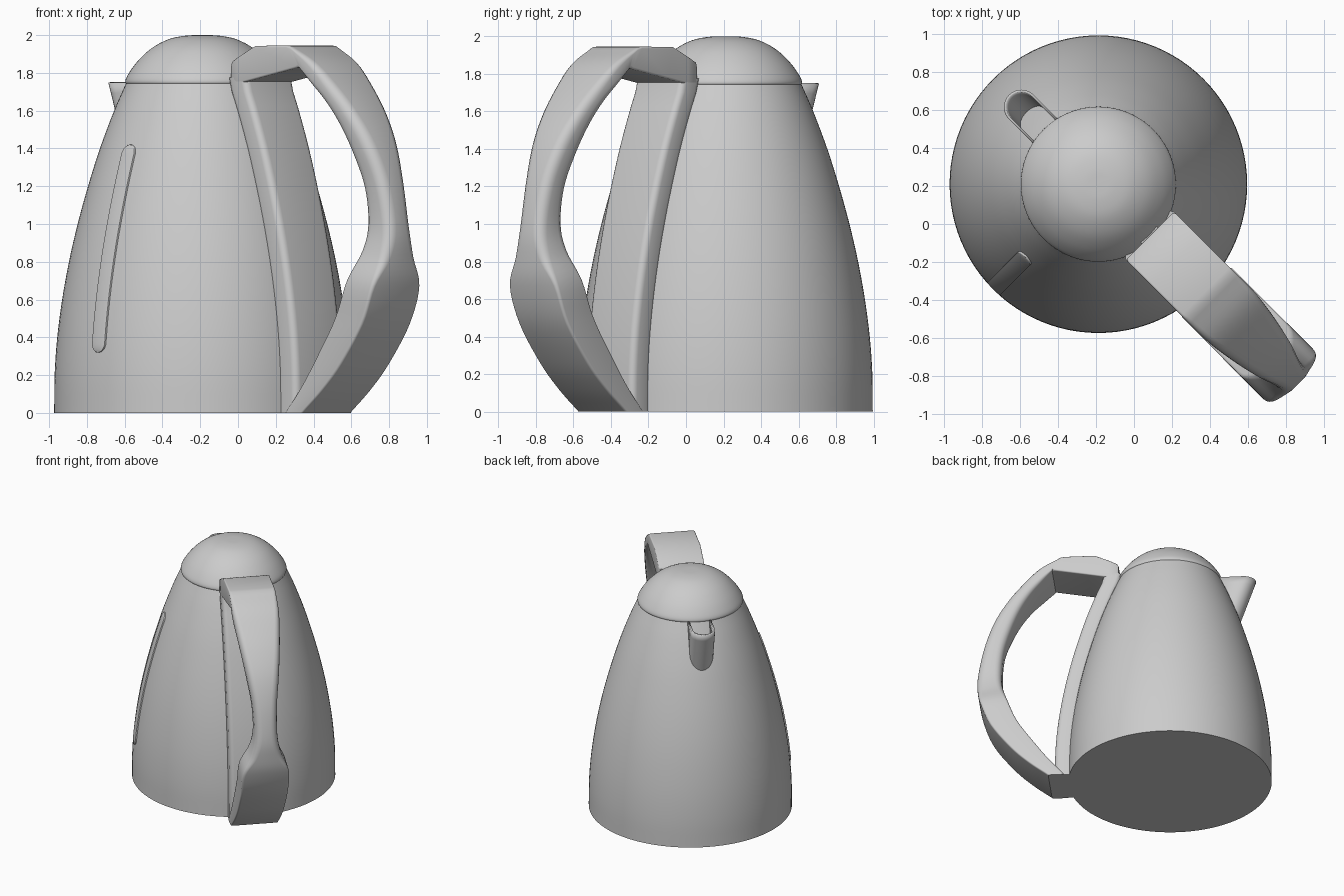
import bpy, bmesh, math
from mathutils import Vector

cube = bpy.data.objects.get("Cube")
if cube:
    bpy.data.objects.remove(cube)

AXIS = Vector((-0.188, 0.21, 0))      # vertical axis of the jug

grey = bpy.data.materials.new("plain_grey")
grey.use_nodes = True
grey.diffuse_color = (0.6, 0.6, 0.6, 1)
grey.node_tree.nodes["Principled BSDF"].inputs["Base Color"].default_value = (0.6, 0.6, 0.6, 1)


def finish(name, bm, angle=35, recalc=True):
    if recalc:
        bmesh.ops.recalc_face_normals(bm, faces=bm.faces)
    mesh = bpy.data.meshes.new(name)
    bm.to_mesh(mesh)
    bm.free()
    mesh.materials.append(grey)
    obj = bpy.data.objects.new(name, mesh)
    bpy.context.collection.objects.link(obj)
    bpy.ops.object.select_all(action='DESELECT')
    obj.select_set(True)
    bpy.context.view_layer.objects.active = obj
    bpy.ops.object.shade_smooth_by_angle(angle=math.radians(angle))
    return obj


def smooth(points, steps):
    """Catmull-Rom resampling of equal-length tuples."""
    pts = [Vector(p) for p in points]
    pts = [2 * pts[0] - pts[1]] + pts + [2 * pts[-1] - pts[-2]]
    out = []
    for a, b, c, d in zip(pts, pts[1:], pts[2:], pts[3:]):
        for i in range(steps):
            t = i / steps
            out.append(0.5 * (2 * b + (c - a) * t + (2 * a - 5 * b + 4 * c - d) * t * t
                              + (3 * b - a - 3 * c + d) * t ** 3))
    return out + [pts[-2]]


def place(angle, u, v, z):
    """Point at distance u out from the axis along a bearing, v sideways."""
    a = math.radians(angle)
    return AXIS + Vector((u * math.cos(a) - v * math.sin(a),
                          u * math.sin(a) + v * math.cos(a), z))


def bridge(bm, rings, closed=True):
    n = len(rings[0])
    for r, s in zip(rings, rings[1:]):
        for i in range(n if closed else n - 1):
            j = (i + 1) % n
            bm.faces.new((r[i], r[j], s[j], s[i]))


def revolve(name, profile, segments=96):
    bm = bmesh.new()
    rings = [[bm.verts.new(place(360 * i / segments, r, 0, z)) for i in range(segments)]
             for r, z in profile]
    bridge(bm, rings)
    bm.faces.new(rings[0])
    bm.faces.new(rings[-1])
    return finish(name, bm)


def loft(name, angle, stations, corner=4):
    """Rounded-rectangle sections: outer u,z  inner u,z  half width  corner radius."""
    bm = bmesh.new()
    rings = []
    for uo, zo, ui, zi, h, c in stations:
        outer, inner = Vector((uo, zo)), Vector((ui, zi))
        t = (outer - inner).length
        c = min(c, t * 0.48, h * 0.98)
        ring = []
        for k, (sx, sy) in enumerate(((1, 1), (-1, 1), (-1, -1), (1, -1))):
            for i in range(corner + 1):
                a = math.pi / 2 * (k + i / corner)
                v = sx * (h - c) + c * math.cos(a)
                s = t / 2 + sy * (t / 2 - c) + c * math.sin(a)
                p = inner.lerp(outer, s / t)
                ring.append(bm.verts.new(place(angle, p.x, v, p.y)))
        rings.append(ring)
    bridge(bm, rings)
    bm.faces.new(rings[0])
    bm.faces.new(rings[-1])
    return finish(name, bm)


# Body and domed lid
body_profile = smooth([(0.785, 0), (0.783, 0.2), (0.769, 0.4), (0.743, 0.6), (0.707, 0.8),
                       (0.661, 1.0), (0.606, 1.2), (0.543, 1.4), (0.468, 1.6),
                       (0.405, 1.745)], 4)
revolve("jug_body", body_profile)
revolve("lid", smooth([(0.395, 1.735), (0.409, 1.752), (0.395, 1.79), (0.345, 1.86),
                       (0.27, 1.93), (0.18, 1.978), (0.09, 1.997), (0.01, 2.0)], 4))


def body_radius(z):
    for (r0, z0), (r1, z1) in zip(body_profile, body_profile[1:]):
        if z <= z1:
            return r0 + (r1 - r0) * (z - z0) / (z1 - z0)
    return body_profile[-1][0]


# Handle: top arm, waisted grip and flared foot in one sweep
HANDLE = -45
arm = [(0.385, 1.845, 0.385, 1.745, 0.17, 0.01), (0.40, 1.862, 0.40, 1.743, 0.18, 0.01),
       (0.46, 1.893, 0.46, 1.745, 0.18, 0.01), (0.57, 1.943, 0.62, 1.776, 0.18, 0.01),
       (0.80, 1.945, 0.88, 1.826, 0.18, 0.012)]
grip = smooth([(0.83, 1.943, 0.90, 1.826, 0.18, 0.02), (0.99, 1.86, 0.98, 1.74, 0.18, 0.035),
               (1.12, 1.745, 1.07, 1.64, 0.167, 0.045), (1.25, 1.60, 1.15, 1.52, 0.147, 0.05),
               (1.36, 1.43, 1.22, 1.37, 0.122, 0.055), (1.44, 1.22, 1.28, 1.19, 0.095, 0.055),
               (1.487, 0.98, 1.30, 1.00, 0.09, 0.055), (1.485, 0.82, 1.292, 0.86, 0.12, 0.045),
               (1.455, 0.67, 1.25, 0.70, 0.18, 0.02), (1.375, 0.47, 1.17, 0.50, 0.185, 0.015),
               (1.22, 0.26, 1.03, 0.29, 0.185, 0.015), (1.08, 0.12, 0.92, 0.14, 0.185, 0.015),
               (0.93, 0.0, 0.80, 0.0, 0.185, 0.015)], 5)
loft("handle", HANDLE, arm + grip)

# Spine that joins the handle to the body
spine = []
for i in range(25):
    z = 1.775 * i / 24
    r = body_radius(z)
    spine.append((r + 0.095, z, r - 0.045, z, 0.18, 0.035))
loft("handle_spine", HANDLE, spine)

# Small catch between lid and handle
loft("lid_catch", HANDLE, [(0.42, z, 0.30, z, 0.06, 0.01) for z in (1.74, 1.815)])

# Raised level gauge with round ends
gauge = []
LOW, HIGH, HALF = 0.32, 1.42, 0.048
for i in range(41):
    z = LOW + (HIGH - LOW) * (1 - math.cos(math.pi * i / 40)) / 2
    d = min(z - LOW, HIGH - z, HALF)
    h = max(0.006, math.sqrt(HALF ** 2 - (HALF - d) ** 2))
    r = body_radius(z)
    gauge.append((r + 0.009, z, r - 0.03, z, h, 0.004))
loft("level_gauge", 225, gauge, 2)

# Open U-shaped spout
bm = bmesh.new()
rings = []
for k in range(9):
    z = 1.75 - 0.45 * k / 8
    tip = 0.66 - 0.155 * k / 8
    half = 0.085
    outline = [(0.36, half)]
    outline += [(tip - half + half * math.sin(a), half * math.cos(a))
                for a in (math.pi * i / 16 for i in range(17))]
    outline.append((0.36, -half))
    rings.append([bm.verts.new(place(135, u, v, z)) for u, v in outline])
bridge(bm, rings, closed=False)
spout = finish("spout", bm)
shell = spout.modifiers.new("wall", 'SOLIDIFY')
shell.thickness = 0.014
shell.offset = 0
